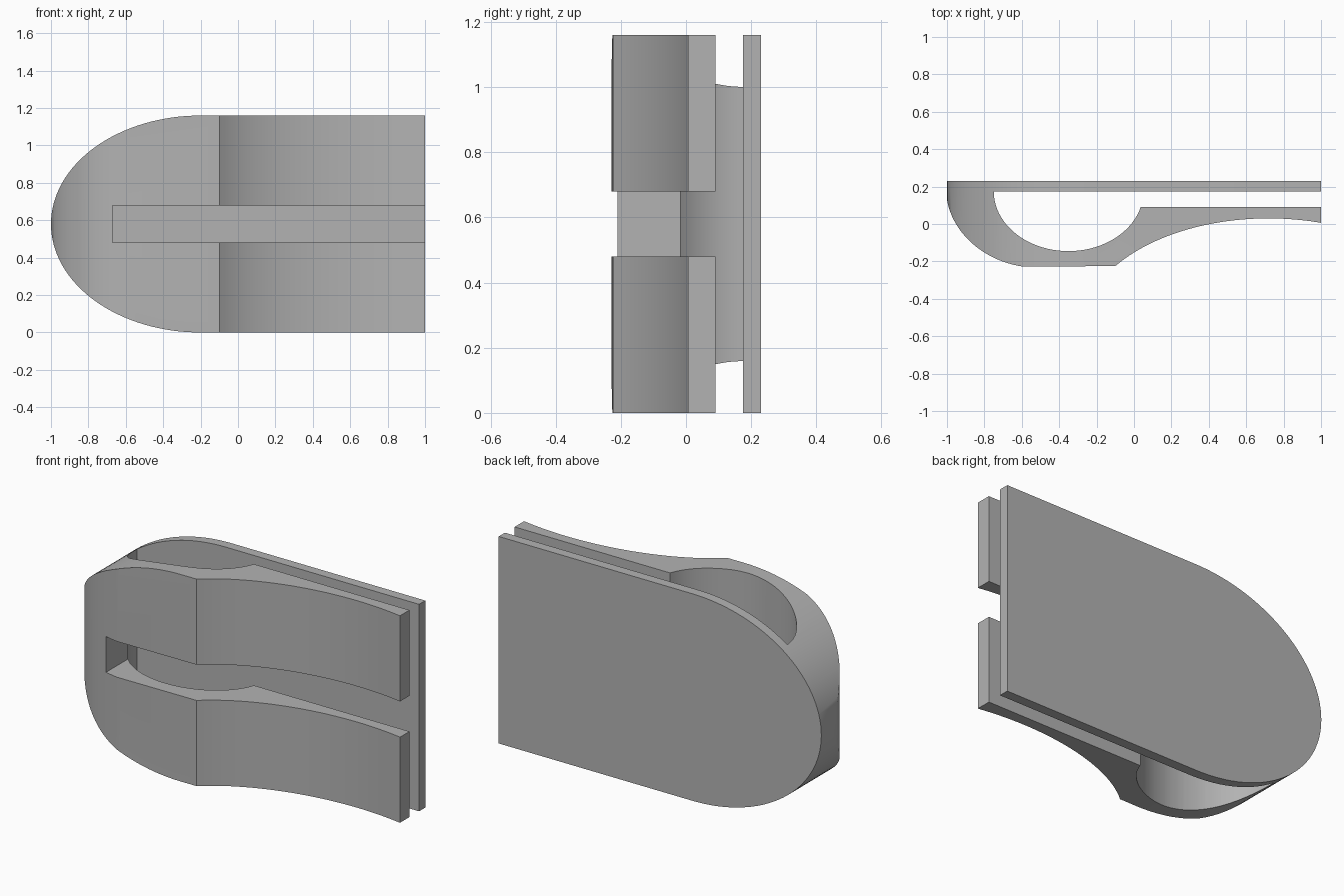
import bpy, bmesh
from math import sin, cos, radians, sqrt
from mathutils import Vector, geometry

cube = bpy.data.objects.get("Cube")
if cube:
    bpy.data.objects.remove(cube, do_unlink=True)

HEIGHT = 1.16
MID = HEIGHT / 2

grey = bpy.data.materials.new("plain_grey")
grey.use_nodes = True
colour = (0.45, 0.45, 0.45, 1)
grey.diffuse_color = colour
grey.node_tree.nodes["Principled BSDF"].inputs["Base Color"].default_value = colour


def ellipse(cx, cy, rx, ry, start, end, steps=40):
    """Points along an elliptical arc, angles in degrees."""
    angles = [radians(start + (end - start) * i / steps) for i in range(steps + 1)]
    return [(cx + rx * cos(a), cy + ry * sin(a)) for a in angles]


def prism(name, points, to_3d, direction):
    """Extrude a closed outline along a direction."""
    bm = bmesh.new()
    face = bm.faces.new([bm.verts.new(to_3d(*p)) for p in points])
    new = bmesh.ops.extrude_face_region(bm, geom=[face])["geom"]
    bmesh.ops.translate(bm, vec=direction,
                        verts=[v for v in new if isinstance(v, bmesh.types.BMVert)])
    bmesh.ops.recalc_face_normals(bm, faces=bm.faces)
    mesh = bpy.data.meshes.new(name)
    bm.to_mesh(mesh)
    bm.free()
    mesh.materials.append(grey)
    obj = bpy.data.objects.new(name, mesh)
    bpy.context.collection.objects.link(obj)
    return obj


def cut(target, tool, operation):
    """Apply a boolean and discard its tool."""
    bpy.context.view_layer.objects.active = target
    mod = target.modifiers.new("cut", "BOOLEAN")
    mod.object, mod.operation, mod.solver = tool, operation, "EXACT"
    bpy.ops.object.modifier_apply(modifier=mod.name)
    bpy.data.objects.remove(tool, do_unlink=True)


# Clip cross-section: back plate, round nose, curved front jaw, oval hollow
nose = [tuple(p) for p in geometry.interpolate_bezier(
    Vector((-1, 0.13)), Vector((-0.97, -0.05)),
    Vector((-0.8, -0.2)), Vector((-0.59, -0.228)), 24)]
jaw = [(x, 0.03 - 0.596 * (1 - sqrt(1 - (x - 0.72) ** 2)))
       for x in [-0.1 + 1.1 * i / 40 for i in range(41)]]
hollow = ellipse(-0.35, 0.175, 0.4, 0.32, -15.4, -180)
section = ([(1, 0.23), (-1, 0.23)] + nose + jaw + [(1, 0.09)]
           + hollow + [(1, 0.175)])
clip = prism("clip_body", section, lambda x, y: (x, y, -0.1), (0, 0, HEIGHT + 0.2))

# Rounded end seen from the front
outline = [(1.2, 0), (1.2, HEIGHT)] + ellipse(-0.2, MID, 0.8, MID, 90, 270, 64)
cut(clip, prism("outline_tool", outline, lambda x, z: (x, -0.5, z), (0, 1, 0)),
    "INTERSECT")

# Slot along the middle of the front jaw
slot = [(-0.67, MID - 0.1), (1.2, MID - 0.1), (1.2, MID + 0.1), (-0.67, MID + 0.1)]
cut(clip, prism("slot_tool", slot, lambda x, z: (x, -0.5, z), (0, 0.63, 0)),
    "DIFFERENCE")

# Smooth curves with sharp edges
bpy.ops.object.select_all(action="DESELECT")
clip.select_set(True)
bpy.context.view_layer.objects.active = clip
bpy.ops.object.shade_smooth_by_angle(angle=radians(25))
